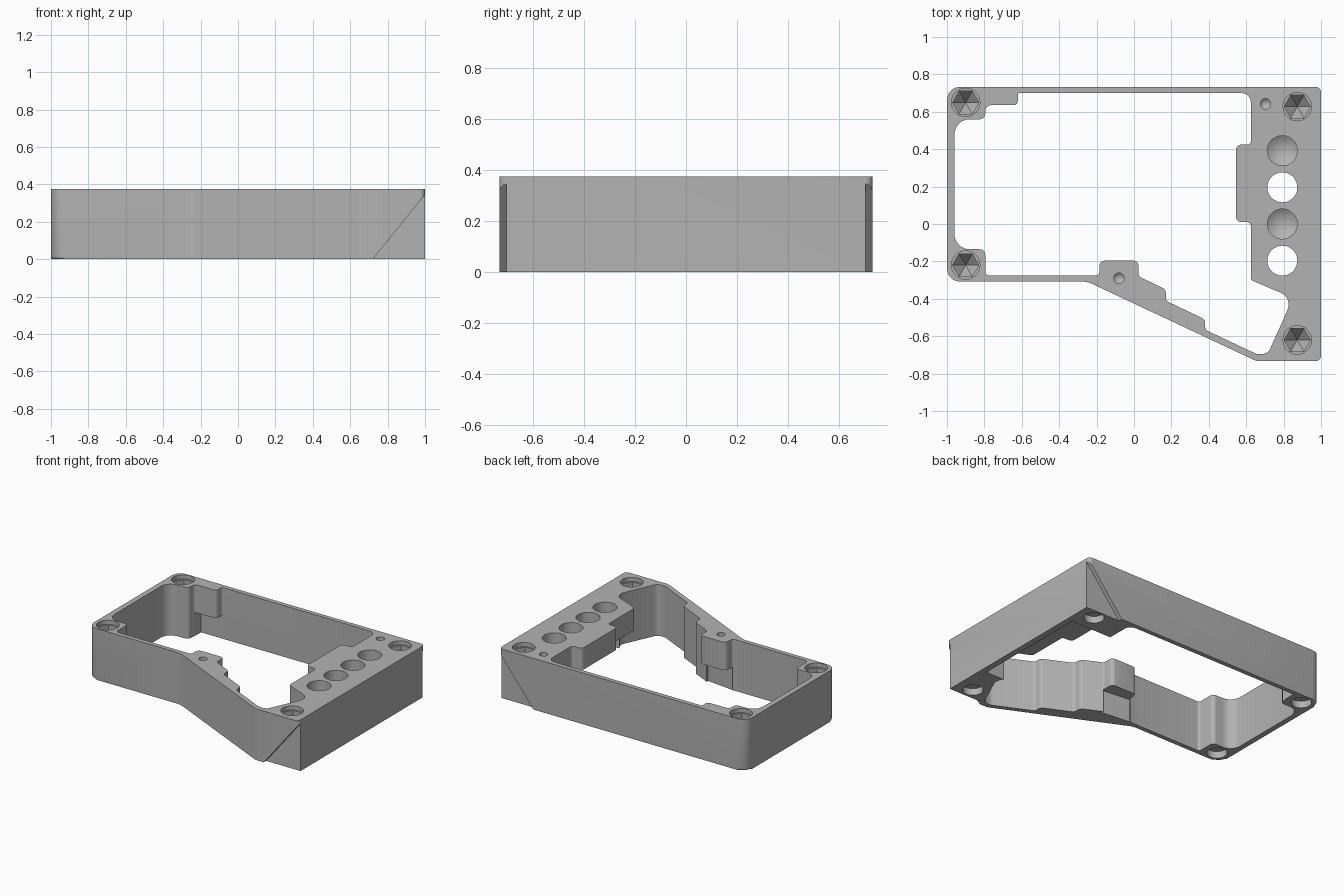
import bpy, bmesh, math
from mathutils import Vector

old = bpy.data.objects.get("Cube")
if old:
    bpy.data.objects.remove(old, do_unlink=True)

TOP = 0.375
SHELF = 0.215   # underside of the raised plate

grey = bpy.data.materials.new("plain grey")
grey.use_nodes = True
grey.diffuse_color = (0.45, 0.45, 0.45, 1)
grey.node_tree.nodes["Principled BSDF"].inputs["Base Color"].default_value = (0.45, 0.45, 0.45, 1)


def rounded(corners, steps=6):
    """Outline with rounded corners from (x, y, radius) entries."""
    out = []
    for i, (x, y, r) in enumerate(corners):
        p = Vector((x, y))
        a = Vector(corners[i - 1][:2]) - p
        b = Vector(corners[(i + 1) % len(corners)][:2]) - p
        if r == 0:
            out.append(p)
            continue
        half = a.angle(b) / 2
        reach = min(r / math.tan(half), a.length * 0.49, b.length * 0.49)
        rad = reach * math.tan(half)
        centre = p + (a.normalized() + b.normalized()).normalized() * rad / math.sin(half)
        start = p + a.normalized() * reach - centre
        end = p + b.normalized() * reach - centre
        for k in range(steps + 1):
            t = k / steps
            sweep = math.pi - 2 * half
            w = (math.sin((1 - t) * sweep) * start + math.sin(t * sweep) * end) / math.sin(sweep)
            out.append(centre + w)
    return out


def make_object(name, bm):
    bmesh.ops.recalc_face_normals(bm, faces=bm.faces)
    mesh = bpy.data.meshes.new(name)
    bm.to_mesh(mesh)
    bm.free()
    mesh.materials.append(grey)
    obj = bpy.data.objects.new(name, mesh)
    bpy.context.collection.objects.link(obj)
    return obj


def prism(name, outline, low, high, upright=False, chamfer=0):
    """Extrude an outline along z, or along y when upright."""
    bm = bmesh.new()
    place = (lambda p, d: (p[0], d, p[1])) if upright else (lambda p, d: (p[0], p[1], d))
    rings = [[bm.verts.new(place(p, d)) for p in outline] for d in (low, high)]
    bottom = bm.faces.new(rings[0])
    bm.faces.new(rings[1])
    n = len(outline)
    for i in range(n):
        j = (i + 1) % n
        bm.faces.new((rings[0][i], rings[0][j], rings[1][j], rings[1][i]))
    if chamfer:
        bmesh.ops.bevel(bm, geom=list(bottom.edges), offset=chamfer, segments=3,
                        profile=0.5, affect='EDGES')
    return make_object(name, bm)


def box(name, x0, x1, y0, y1, z0, z1):
    return prism(name, [(x0, y0), (x1, y0), (x1, y1), (x0, y1)], z0, z1)


def pit(name, x, y, r, wall_end, tip, start=0.4, sides=32):
    """Drill shape: straight wall down to wall_end, then a cone to tip."""
    bm = bmesh.new()
    ring = lambda z: [bm.verts.new((x + r * math.cos(math.tau * i / sides),
                                    y + r * math.sin(math.tau * i / sides), z)) for i in range(sides)]
    a, b = ring(start), ring(wall_end)
    bm.faces.new(a)
    point = bm.verts.new((x, y, tip)) if tip != wall_end else None
    if point is None:
        bm.faces.new(b)
    for i in range(sides):
        j = (i + 1) % sides
        bm.faces.new((a[i], a[j], b[j], b[i]))
        if point:
            bm.faces.new((b[i], b[j], point))
    return make_object(name, bm)


# Outer block
body = prism("case_frame", rounded([
    (-1, -0.308, 0.07), (-0.25, -0.308, 0.12), (0.655, -0.733, 0.07),
    (1, -0.733, 0.028), (1, 0.733, 0.028), (-1, 0.733, 0.07)]), 0, TOP, chamfer=0.015)

cutters = []

# Central opening
cutters.append(prism("opening", rounded([
    (-0.96, 0.56, 0.09), (-0.795, 0.56, 0.03), (-0.795, 0.635, 0.03),
    (-0.62, 0.635, 0.025), (-0.62, 0.7, 0.01), (0.625, 0.7, 0.05),
    (0.625, 0.425, 0.02), (0.545, 0.425, 0.03), (0.545, 0.01, 0.03),
    (0.625, 0.01, 0.02), (0.625, -0.3, 0.02), (0.85, -0.395, 0.07),
    (0.715, -0.695, 0.05), (0.655, -0.695, 0.05), (0.38, -0.565, 0.03),
    (0.38, -0.51, 0.03), (0.17, -0.41, 0.03), (0.17, -0.35, 0.03),
    (0.025, -0.28, 0.02), (0.025, -0.196, 0.03), (-0.185, -0.196, 0.03),
    (-0.185, -0.275, 0.02), (-0.795, -0.275, 0.02), (-0.795, -0.135, 0.03),
    (-0.96, -0.135, 0.09)]), -0.1, 0.5))

# Hollows under the plate, the front lug and the back lug
cutters.append(box("plate_hollow", 0.5, 0.955, -0.38, 0.5, -0.1, SHELF))
cutters.append(prism("front_lug_hollow",
                     [(-0.19, -0.15), (-0.19, -0.275), (-0.1, -0.285), (0.03, -0.3), (0.03, -0.15)],
                     -0.1, 0.17))
cutters.append(box("back_lug_hollow", -0.79, -0.6, 0.55, 0.7, -0.1, 0.17))

# Slanted recess at the front and back of the +x end
slant = [(0.65, -0.088), (1.05, 0.407), (1.1, 0.407), (1.1, -0.088)]
for name, near, far in (("front_recess", -0.8, -0.705), ("back_recess", 0.705, 0.8)):
    cutters.append(prism(name, slant, near, far, upright=True))

# Corner fastener sockets, with round recesses underneath
for x, y in ((-0.9, 0.65), (-0.9, -0.22), (0.873, 0.628), (0.873, -0.62)):
    cutters.append(pit("socket_rim", x, y, 0.076, 0.345, 0.345))
    cutters.append(pit("socket_hex", x, y, 0.07, 0.28, 0.2, sides=6))
    cutters.append(pit("foot_recess", x, y, 0.068, 0.05, 0.05, start=-0.05))

# Row of four large holes, alternately blind and through
for y, through in ((0.392, False), (0.196, True), (0.0, False), (-0.196, True)):
    end, tip = (0.1, 0.1) if through else (0.3, 0.245)
    cutters.append(pit("plate_hole", 0.793, y, 0.08, end, tip, sides=48))

# Two small screw holes
for x, y in ((-0.08, -0.29), (0.703, 0.642)):
    cutters.append(pit("screw_hole", x, y, 0.028, 0.3, 0.27))

bpy.context.view_layer.objects.active = body
for cutter in cutters:
    cutter.hide_render = True
    mod = body.modifiers.new(cutter.name, 'BOOLEAN')
    mod.operation = 'DIFFERENCE'
    mod.solver = 'EXACT'
    mod.object = cutter
    bpy.ops.object.modifier_apply(modifier=mod.name)
    bpy.data.objects.remove(cutter, do_unlink=True)

# Smooth curved walls, sharp rims
bpy.ops.object.select_all(action='DESELECT')
body.select_set(True)
bpy.ops.object.shade_smooth_by_angle(angle=math.radians(30))
